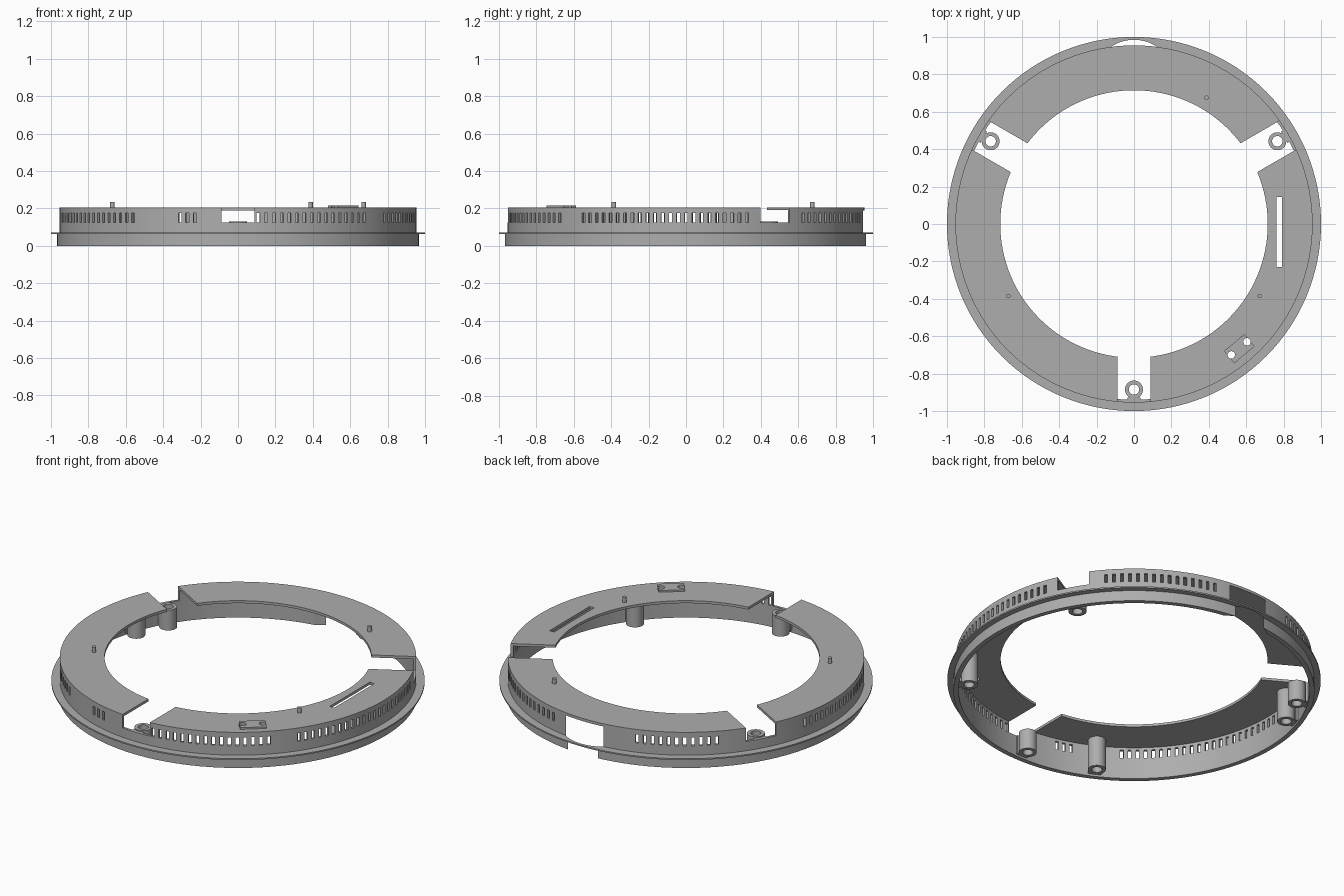
import bpy, bmesh, math
from mathutils import Matrix, Vector

if "Cube" in bpy.data.objects:
    bpy.data.objects.remove(bpy.data.objects["Cube"])

grey = bpy.data.materials.new("plain_grey")
grey.use_nodes = True
grey.diffuse_color = (0.42, 0.42, 0.42, 1)
grey.node_tree.nodes["Principled BSDF"].inputs["Base Color"].default_value = (0.42, 0.42, 0.42, 1)


def finish(bm, name):
    bmesh.ops.recalc_face_normals(bm, faces=bm.faces)
    mesh = bpy.data.meshes.new(name)
    bm.to_mesh(mesh)
    bm.free()
    mesh.materials.append(grey)
    ob = bpy.data.objects.new(name, mesh)
    bpy.context.collection.objects.link(ob)
    return ob


def lathe(profile, segments):
    """Closed ring swept from a closed (radius, height) profile."""
    bm = bmesh.new()
    rings = []
    for i in range(segments):
        a = math.tau * i / segments
        rings.append([bm.verts.new((r * math.cos(a), r * math.sin(a), z)) for r, z in profile])
    n = len(profile)
    for i, ring in enumerate(rings):
        nxt = rings[(i + 1) % segments]
        for j in range(n):
            k = (j + 1) % n
            bm.faces.new((ring[j], nxt[j], nxt[k], ring[k]))
    return bm


def add_box(bm, center, size, angle=0.0):
    m = (Matrix.Translation(center) @ Matrix.Rotation(math.radians(angle), 4, "Z")
         @ Matrix.Diagonal((*size, 1)))
    bmesh.ops.create_cube(bm, size=1, matrix=m)


def add_cylinder(bm, x, y, r, z0, z1, segments=24):
    bmesh.ops.create_cone(bm, cap_ends=True, segments=segments, radius1=r, radius2=r,
                          depth=z1 - z0, matrix=Matrix.Translation((x, y, (z0 + z1) / 2)))


def polar(r, degrees, z=0.0):
    a = math.radians(degrees)
    return Vector((r * math.cos(a), r * math.sin(a), z))


def cut(ob, cutter):
    mod = ob.modifiers.new("cut", "BOOLEAN")
    mod.operation = "DIFFERENCE"
    mod.solver = "EXACT"
    mod.object = cutter
    bpy.context.view_layer.objects.active = ob
    bpy.ops.object.modifier_apply(modifier=mod.name)


def smooth(ob):
    bpy.ops.object.select_all(action="DESELECT")
    ob.select_set(True)
    bpy.context.view_layer.objects.active = ob
    bpy.ops.object.shade_smooth_by_angle(angle=math.radians(30))


# Housing: skirt, thin flange, upright wall and flat top plate
TOP, UNDER, WALL = 0.205, 0.19, 0.94
housing = finish(lathe([(WALL, 0), (0.967, 0), (0.967, 0.062), (1, 0.062), (1, 0.07),
                        (0.955, 0.07), (0.955, TOP), (0.715, TOP), (0.715, UNDER),
                        (WALL, UNDER)], 128), "housing")

# Cutter: three radial mounting notches
NOTCHES = (30, 150, 270)
cb = bmesh.new()
for a in NOTCHES:
    add_box(cb, polar(0.85, a, 0.225), (0.5, 0.178, 0.2), a)

# Cutter: vent slots in the wall, by angular group (start, end, count)
for start, end, count in ((41, 77, 15), (109, 135, 11), (167, 234, 27),
                          (251, 256, 3), (276.5, 315, 16), (325, 380, 23)):
    for i in range(count):
        a = start + (end - start) * i / (count - 1)
        add_box(cb, polar(0.95, a, 0.15), (0.06, 0.017, 0.05), a)

# Cutter: rear cable opening and long slot in the plate
add_cylinder(cb, 0, 0.765, 0.22, -0.1, 0.189, 48)
add_box(cb, (0.776, -0.043, 0.2), (0.03, 0.375, 0.1))
cutter = finish(cb, "cutter")
cutter.hide_render = True

# Cutter: two wire holes through the terminal pad
hb = bmesh.new()
for x, y in ((0.52, -0.70), (0.604, -0.63)):
    add_cylinder(hb, x, y, 0.02, 0.15, 0.25)
holes = finish(hb, "wire_holes_cutter")
holes.hide_render = True

# Terminal pad
pb = bmesh.new()
add_box(pb, (0.563, -0.667, 0.209), (0.142, 0.085, 0.012), 40)
pad = finish(pb, "terminal_pad")

cut(housing, cutter)
cut(housing, holes)
cut(pad, holes)
for helper in (cutter, holes):
    bpy.data.objects.remove(helper)
smooth(housing)
smooth(pad)

# Hollow screw bosses: short ones in the notches, taller ones under the plate
for angles, top, label in ((NOTCHES, 0.13, "notch_boss"), ((163, 243, 323), 0.192, "plate_boss")):
    for i, a in enumerate(angles):
        tube = lathe([(0.028, 0.01), (0.048, 0.01), (0.048, top), (0.028, top)], 32)
        boss = finish(tube, f"{label}_{i + 1}")
        boss.location = polar(0.885, a)
        smooth(boss)
        # Rib joining the boss to the wall
        rb = bmesh.new()
        add_box(rb, polar(0.936, a, 0.068), (0.016, 0.07, 0.112), a)
        finish(rb, f"{label}_rib_{i + 1}")

# Locating pegs on the top plate
for i, (x, y) in enumerate(((0.388, 0.675), (-0.672, -0.385), (0.672, -0.385))):
    gb = bmesh.new()
    add_cylinder(gb, x, y, 0.012, 0.2, 0.235, 16)
    smooth(finish(gb, f"locating_peg_{i + 1}"))
